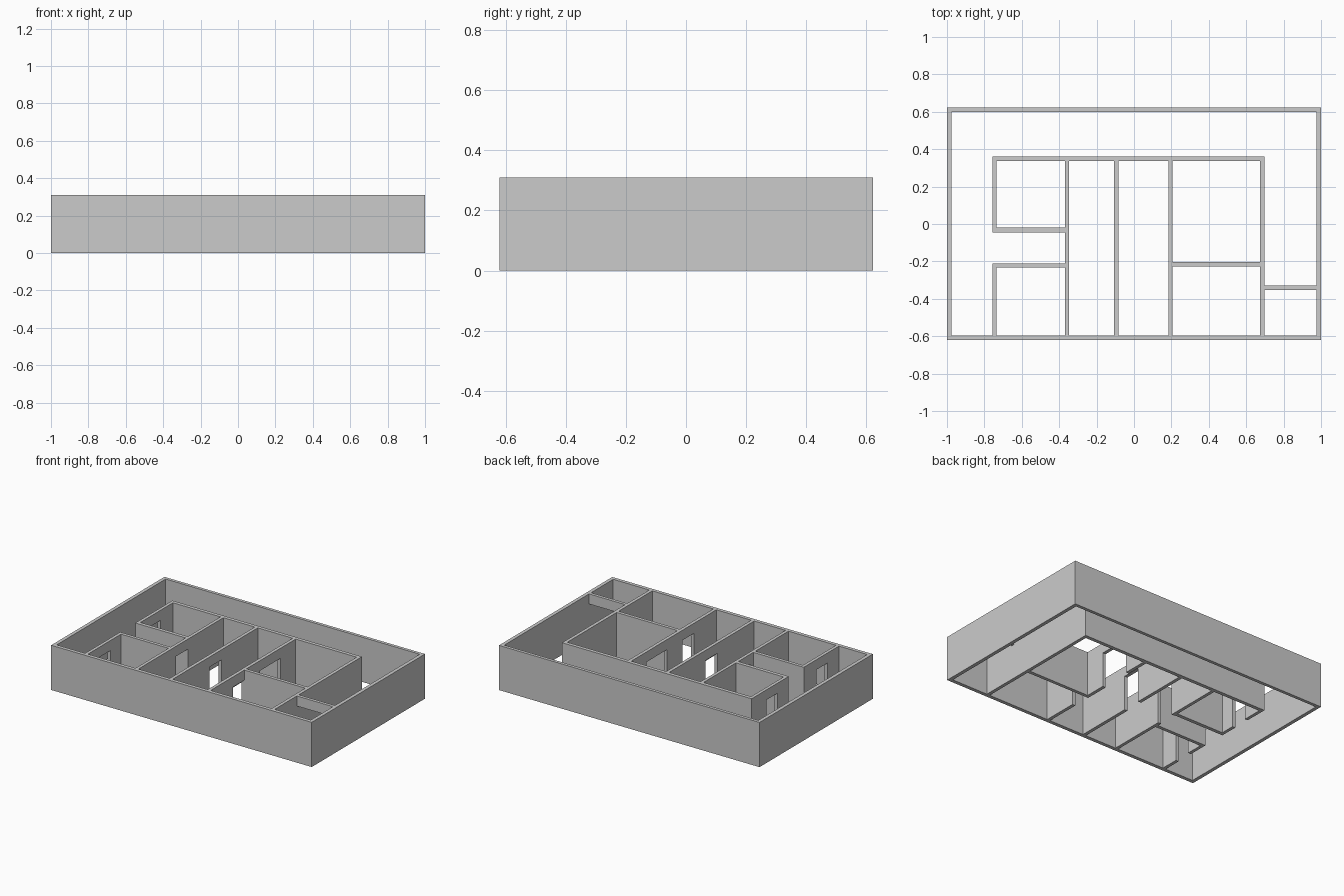
import bpy, bmesh

if "Cube" in bpy.data.objects:
    bpy.data.objects.remove(bpy.data.objects["Cube"])

H = 0.31        # wall height
DOOR = 0.24     # door opening height


def wall(name, axis, lo, hi, start, end, door=None):
    """Wall running along axis, occupying lo..hi across it, with an optional doorway."""
    if door:
        # profile in the wall plane, with a notch for the doorway
        a, b = door
        if a <= start and b >= end:      # full-width opening: lintel only
            prof = [(start, DOOR), (end, DOOR), (end, H), (start, H)]
        else:
            prof = [(start, 0), (a, 0), (a, DOOR), (b, DOOR), (b, 0),
                    (end, 0), (end, H), (start, H)]
    else:
        prof = [(start, 0), (end, 0), (end, H), (start, H)]

    def point(t, z):
        return (t, lo, z) if axis == 'x' else (lo, t, z)

    bm = bmesh.new()
    face = bm.faces.new([bm.verts.new(point(t, z)) for t, z in prof])
    ext = bmesh.ops.extrude_face_region(bm, geom=[face])
    moved = [g for g in ext['geom'] if isinstance(g, bmesh.types.BMVert)]
    d = hi - lo
    bmesh.ops.translate(bm, verts=moved, vec=(0, d, 0) if axis == 'x' else (d, 0, 0))
    bmesh.ops.recalc_face_normals(bm, faces=bm.faces)
    mesh = bpy.data.meshes.new(name)
    bm.to_mesh(mesh)
    bm.free()
    bpy.context.collection.objects.link(bpy.data.objects.new(name, mesh))


# Outer shell
wall("outer_wall_front", 'x', -0.62, -0.595, -1, 1)
wall("outer_wall_back", 'x', 0.60, 0.622, -1, 1)
wall("outer_wall_left", 'y', -1, -0.975, -0.595, 0.60)
wall("outer_wall_right", 'y', 0.975, 1, -0.595, 0.60)

# Corridor wall behind the rooms
wall("corridor_wall_back", 'x', 0.337, 0.362, -0.757, 0.698)

# Left pair of rooms, with the passage between them
wall("left_back_room_side", 'y', -0.757, -0.735, -0.02, 0.337, (0.08, 0.20))
wall("left_back_room_front", 'x', -0.045, -0.02, -0.757, -0.37)
wall("left_front_room_back", 'x', -0.233, -0.21, -0.757, -0.37)
wall("left_front_room_side", 'y', -0.757, -0.735, -0.595, -0.233, (-0.47, -0.35))

# Long partitions across the middle
wall("partition_left", 'y', -0.37, -0.348, -0.595, 0.337, (-0.18, -0.05))
wall("partition_middle", 'y', -0.107, -0.084, -0.595, 0.337, (-0.19, -0.06))
# The right partition has two doorways, so it is built in two lengths
wall("partition_right_front", 'y', 0.184, 0.207, -0.595, -0.21, (-0.35, -0.226))
wall("partition_right_back", 'y', 0.184, 0.207, -0.21, 0.337, (-0.055, 0.17))
wall("partition_end", 'y', 0.675, 0.698, -0.595, 0.337)

# Right rooms divider and the open alcove lintel
wall("right_room_divider", 'x', -0.226, -0.203, 0.207, 0.675)
wall("alcove_lintel", 'x', -0.352, -0.33, 0.698, 0.975, (0.698, 0.975))
